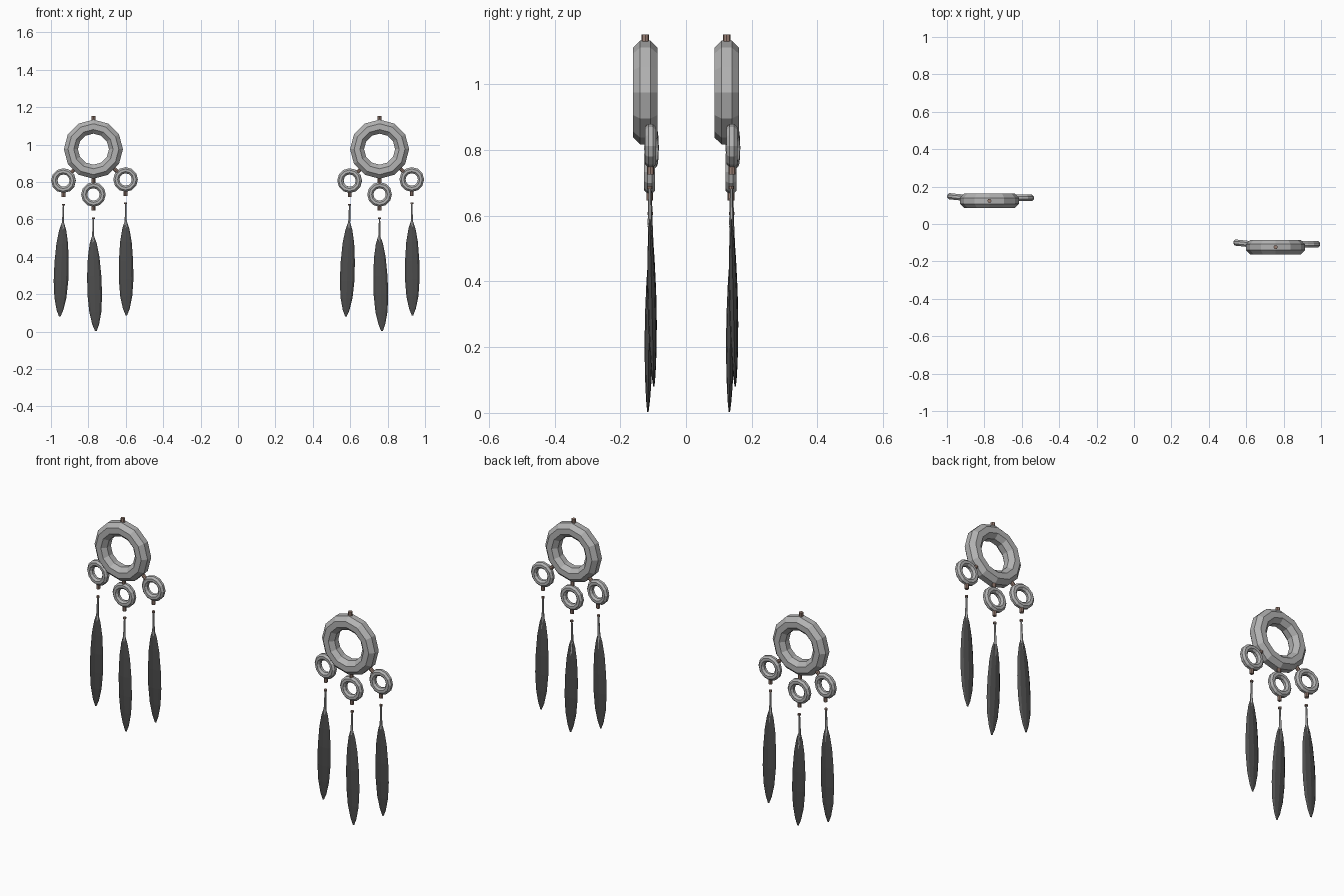
import bpy
import bmesh
from math import cos, sin, pi, radians
from mathutils import Vector, Matrix

if "Cube" in bpy.data.objects:
    bpy.data.objects.remove(bpy.data.objects["Cube"])


def material(name, rgb):
    m = bpy.data.materials.new(name)
    m.use_nodes = True
    m.diffuse_color = (*rgb, 1)
    m.node_tree.nodes["Principled BSDF"].inputs["Base Color"].default_value = (*rgb, 1)
    return m


SILVER = material("silver grey", (0.45, 0.45, 0.45))
CHARCOAL = material("charcoal", (0.075, 0.075, 0.075))
COPPER = material("dull copper", (0.33, 0.22, 0.18))

# Second earring is an offset copy of the first
OFFSETS = {"right": Vector((0, 0, 0)), "left": Vector((1.53, -0.248, 0))}


def add_pair(name, bm, mat):
    bmesh.ops.recalc_face_normals(bm, faces=bm.faces)
    mesh = bpy.data.meshes.new(name)
    bm.to_mesh(mesh)
    bm.free()
    mesh.materials.append(mat)
    for side, offset in OFFSETS.items():
        obj = bpy.data.objects.new(f"{side}_{name}", mesh)
        obj.location = offset
        bpy.context.collection.objects.link(obj)


def loft(bm, rings, closed=False):
    loops = [[bm.verts.new(p) for p in ring] for ring in rings]
    n = len(loops[0])
    pairs = list(zip(loops, loops[1:]))
    if closed:
        pairs.append((loops[-1], loops[0]))
    else:
        bm.faces.new(loops[0])
        bm.faces.new(loops[-1])
    for a, b in pairs:
        for i in range(n):
            j = (i + 1) % n
            bm.faces.new((a[i], a[j], b[j], b[i]))


def hoop(name, centre, outer, tube, depth, sides, turn=0):
    # Faceted hoop in the xz plane with a flat outer band
    bm = bmesh.new()
    rings = []
    for i in range(12):
        a = i * pi / 6
        ring = []
        for k in range(sides):
            t = (k + 0.5) * 2 * pi / sides
            r = outer - tube + tube * cos(t) / cos(pi / sides)
            ring.append((r * cos(a), depth * sin(t) / cos(pi / sides), r * sin(a)))
        rings.append(ring)
    loft(bm, rings, closed=True)
    bm.transform(Matrix.Translation(centre) @ Matrix.Rotation(radians(turn), 4, "Z"))
    add_pair(name, bm, SILVER)


def rod(name, start, end, r1, r2, mat, sides=8):
    bm = bmesh.new()
    start, end = Vector(start), Vector(end)
    axis = end - start
    bmesh.ops.create_cone(bm, cap_ends=True, segments=sides, radius1=r1, radius2=r2,
                          depth=axis.length)
    turn = Vector((0, 0, 1)).rotation_difference(axis).to_matrix().to_4x4()
    bm.transform(Matrix.Translation((start + end) / 2) @ turn)
    add_pair(name, bm, mat)


def feather(name, top, tip):
    # Lens-shaped blade: (fraction down, half width, half thickness)
    profile = [(0, 0.006, 0.003), (0.08, 0.019, 0.006), (0.22, 0.031, 0.010),
               (0.42, 0.038, 0.013), (0.62, 0.039, 0.013), (0.8, 0.032, 0.010),
               (0.93, 0.018, 0.006), (1, 0.004, 0.002)]
    bm = bmesh.new()
    rings = []
    for t, w, d in profile:
        c = top.lerp(tip, t)
        rings.append([c + Vector((w * cos(k * pi / 4), d * sin(k * pi / 4), 0))
                      for k in range(8)])
    loft(bm, rings)
    add_pair(name, bm, CHARCOAL)


# Main hoop and the pin on top
hub = Vector((-0.773, 0.124, 0.975))
hoop("main_hoop", hub, 0.158, 0.0375, 0.038, 8)
rod("top_pin", hub + Vector((0, 0, 0.14)), hub + Vector((0, 0, 0.177)), 0.011, 0.011, COPPER)

# Three hanging groups: small hoop, pins, quill and feather
GROUPS = [
    ("outer", (-0.933, 0.143, 0.807), -6, (-0.936, 0.140, 0.582), (-0.953, 0.150, 0.08)),
    ("middle", (-0.773, 0.137, 0.733), 0, (-0.775, 0.139, 0.51), (-0.760, 0.132, 0.002)),
    ("inner", (-0.601, 0.140, 0.813), 0, (-0.600, 0.138, 0.59), (-0.597, 0.150, 0.087)),
]
for name, centre, turn, top, tip in GROUPS:
    centre, top, tip = Vector(centre), Vector(top), Vector(tip)
    hoop(f"{name}_small_hoop", centre, 0.066, 0.0165, 0.0165, 8, turn)

    # Link between the main hoop and the small hoop
    link = centre - hub
    rod(f"{name}_link_pin", hub + link * 0.62, hub + link * 0.8, 0.010, 0.010, COPPER)
    rod(f"{name}_lower_pin", centre - Vector((0, 0, 0.055)),
        centre - Vector((0, 0, 0.087)), 0.010, 0.010, COPPER)

    # Quill with a small cap, running down the back of the feather
    head = Vector((centre.x, top.y, top.z + 0.096))
    rod(f"{name}_quill", head, top - Vector((0, 0, 0.02)), 0.004, 0.007, SILVER, 6)
    rod(f"{name}_quill_end", top - Vector((0, 0, 0.02)),
        top.lerp(tip, 0.4) + Vector((0, 0.010, 0)), 0.007, 0.002, SILVER, 6)
    rod(f"{name}_quill_cap", head - Vector((0, 0, 0.004)), head + Vector((0, 0, 0.005)),
        0.008, 0.008, COPPER)
    feather(f"{name}_feather", top, tip)
